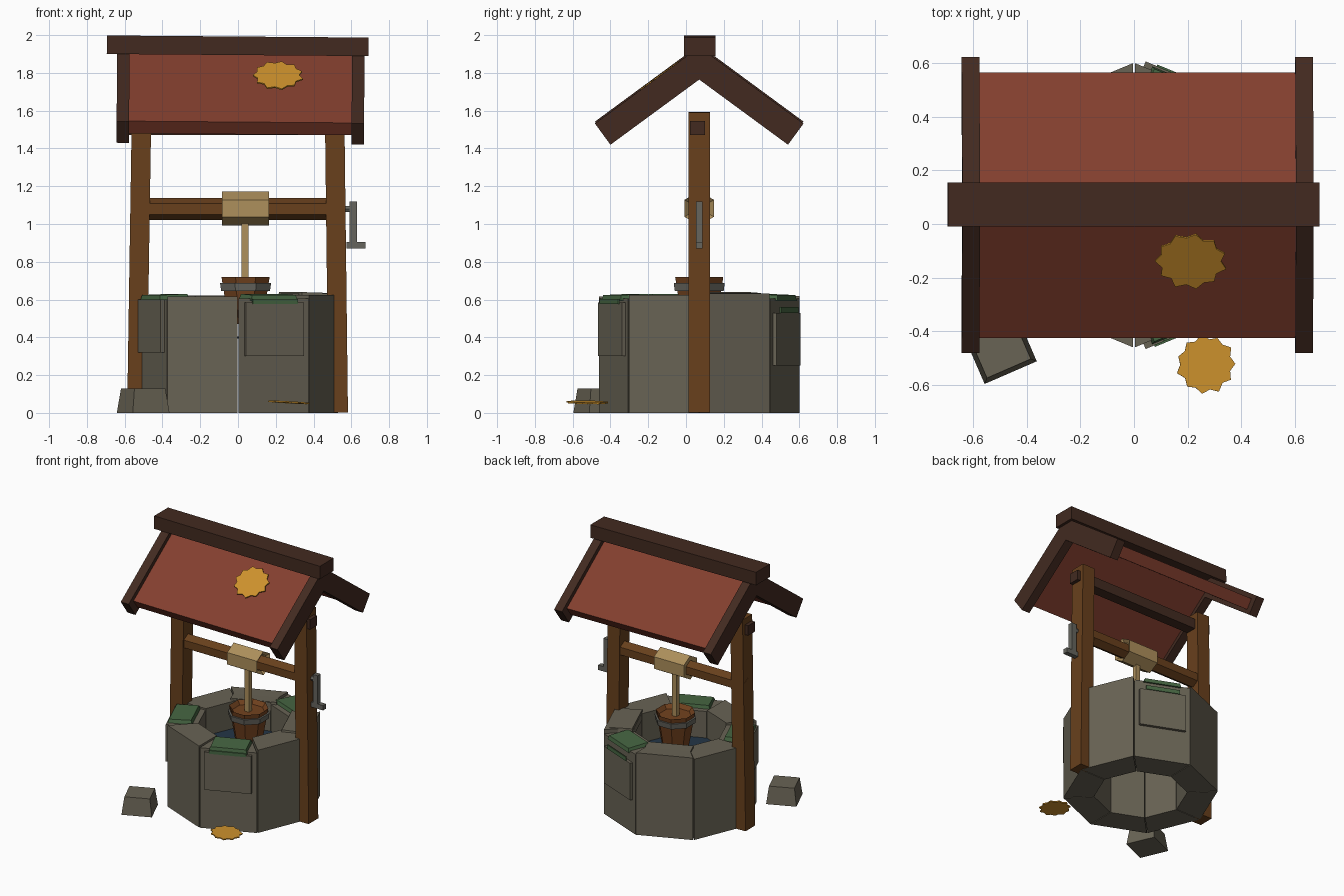
import bpy, bmesh, math, random
from mathutils import Matrix, Vector, Euler

random.seed(4)
if "Cube" in bpy.data.objects:
    bpy.data.objects.remove(bpy.data.objects["Cube"])

CY = 0.07  # y of the well axis


def material(name, r, g, b):
    m = bpy.data.materials.new(name)
    col = [(c / 255) ** 2.2 for c in (r, g, b)] + [1]
    m.use_nodes = True
    m.diffuse_color = col
    m.node_tree.nodes["Principled BSDF"].inputs["Base Color"].default_value = col
    return m


stone = material("stone grey", 104, 99, 85)
red = material("roof red", 130, 65, 50)
wood = material("post wood", 104, 66, 34)
dark = material("dark wood", 68, 46, 37)
rope = material("rope tan", 172, 142, 92)
gold = material("leaf gold", 204, 144, 48)
moss = material("moss green", 72, 102, 68)
metal = material("iron grey", 102, 101, 94)
barrel = material("bucket wood", 114, 68, 36)
blue = material("water blue", 40, 56, 72)


def finish(bm, name, mat, loc=(0, 0, 0), rot=(0, 0, 0)):
    bmesh.ops.recalc_face_normals(bm, faces=bm.faces)
    me = bpy.data.meshes.new(name)
    bm.to_mesh(me)
    bm.free()
    me.materials.append(mat)
    ob = bpy.data.objects.new(name, me)
    ob.location, ob.rotation_euler = loc, rot
    bpy.context.collection.objects.link(ob)
    return ob


def box(name, mat, size, loc, rot=(0, 0, 0), taper=1):
    bm = bmesh.new()
    bmesh.ops.create_cube(bm, size=1)
    for v in bm.verts:
        k = taper if v.co.z > 0 else 1
        v.co = Vector((v.co.x * size[0] * k, v.co.y * size[1] * k, v.co.z * size[2]))
    return finish(bm, name, mat, loc, rot)


def prism(name, mat, points, sweep, loc=(0, 0, 0), rot=(0, 0, 0)):
    """Closed outline of 3D points swept along a vector."""
    bm = bmesh.new()
    face = bm.faces.new([bm.verts.new(p) for p in points])
    new = bmesh.ops.extrude_face_region(bm, geom=[face])["geom"]
    bmesh.ops.translate(bm, vec=sweep, verts=[v for v in new if isinstance(v, bmesh.types.BMVert)])
    return finish(bm, name, mat, loc, rot)


def drum(name, mat, sides, r_low, r_high, height, loc, rot=(0, 0, 0), hollow=0, turn=0):
    bm = bmesh.new()
    bmesh.ops.create_cone(bm, cap_ends=True, segments=sides, radius1=r_low, radius2=r_high,
                          depth=height, matrix=Matrix.Rotation(turn, 4, "Z"))
    if hollow:  # sink the top inside a rim
        top = max(bm.faces, key=lambda f: f.calc_center_median().z)
        bmesh.ops.inset_region(bm, faces=[top], thickness=0.025)
        bmesh.ops.translate(bm, verts=top.verts, vec=(0, 0, -hollow))
    return finish(bm, name, mat, loc, rot)


def polar(r, a, z=0):
    return (r * math.cos(a), CY + r * math.sin(a), z)


# Well wall: eight wedge stones of uneven height
STEP = math.pi / 4
heights = [0.632, 0.605, 0.62, 0.61, 0.6, 0.615, 0.605, 0.625]
for i, h in enumerate(heights):
    a, b = i * STEP + 0.006, (i + 1) * STEP - 0.006
    wedge = [polar(0.53, a), polar(0.53, b), polar(0.32, b), polar(0.32, a)]
    prism(f"wall_stone_{i + 1}", stone, wedge, (0, 0, h))
drum("well_water", blue, 8, 0.33, 0.33, 0.01, (0, CY, 0.4))


# Facing stones with mossy caps, on three sides of the wall
def facing(side, low, high, label):
    a = (side + 0.5) * STEP
    turn = (0, 0, a + math.pi / 2)
    box(f"{label}_facing_stone", stone, (0.33, 0.06, high - low),
        polar(0.482, a, (low + high) / 2), turn)
    box(f"{label}_moss_cap", moss, (0.27, 0.17, 0.03), polar(0.42, a, 0.612),
        (0.04, 0, a + math.pi / 2), 0.92)


facing(4, 0.32, 0.6, "left")
facing(6, 0.3, 0.585, "front")
facing(1, 0.25, 0.53, "back")
box("moss_drip_long", moss, (0.04, 0.008, 0.1), polar(0.514, 6.3 * STEP, 0.535),
    (0, 0.2, 6.5 * STEP + math.pi / 2))
box("moss_edge", moss, (0.26, 0.008, 0.025), polar(0.514, 6.5 * STEP, 0.59),
    (0, 0, 6.5 * STEP + math.pi / 2))
box("moss_edge_back", moss, (0.24, 0.008, 0.03), polar(0.514, 1.5 * STEP, 0.545),
    (0, 0, 1.5 * STEP + math.pi / 2))

# Loose capstones on the rim
for name, side, z in (("right_capstone", 0.5, 0.607), ("back_capstone", 2.5, 0.59)):
    box(name, stone, (0.34, 0.18, 0.06), polar(0.385, side * STEP, z),
        (0.03, 0, side * STEP + math.pi / 2), 0.94)

# Posts leaning slightly inwards
for name, x, lean in (("left_post", -0.523, 0.0157), ("right_post", 0.521, -0.012)):
    box(name, wood, (0.103, 0.115, 1.59), (x, 0.07, 0.796), (0, lean, 0))
box("tie_beam", dark, (1.18, 0.08, 0.075), (0, 0.06, 1.508))

# Winch: axle, spool, rope, crank
SIDEWAYS = (0, math.pi / 2, 0)
HEX = math.pi / 2
drum("axle", wood, 6, 0.058, 0.058, 1.04, (-0.05, CY, 1.08), SIDEWAYS, turn=HEX)
drum("spool", rope, 6, 0.09, 0.09, 0.25, (0.04, CY, 1.083), SIDEWAYS, 0.02, HEX)
drum("crank_pin", metal, 6, 0.018, 0.018, 0.16, (0.53, CY, 1.08), SIDEWAYS)
box("crank_arm", metal, (0.04, 0.036, 0.25), (0.61, CY, 0.995))
box("crank_handle", metal, (0.1, 0.036, 0.036), (0.624, CY, 0.888))
box("rope", rope, (0.035, 0.035, 0.5), (0.037, CY, 0.78))

# Bucket
drum("bucket", barrel, 8, 0.095, 0.138, 0.25, (0.04, CY, 0.595), hollow=0.03, turn=STEP / 2)
drum("bucket_band", metal, 8, 0.14, 0.146, 0.042, (0.04, CY, 0.666), turn=STEP / 2)

# Roof: chevron panels, end rafters and ridge, all with a slight sag to one side
SAG = (0, 0.008, 0)


def chevron(name, mat, outer, inner, apex_out, apex_in, x, width):
    pts = [outer, (0, apex_out), (-outer[0], outer[1]), (-inner[0], inner[1]), (0, apex_in), inner]
    # profile is given around the ridge line, then swept along x
    return prism(name, mat, [(x - width / 2, y, z) for y, z in pts], (width, 0, 0), (0, CY, 0), SAG)


chevron("roof_panels", red, (-0.495, 1.54), (-0.447, 1.475), 1.906, 1.806, 0, 1.19)
for name, x in (("left_rafters", -0.622), ("right_rafters", 0.622)):
    chevron(name, dark, (-0.552, 1.537), (-0.47, 1.425), 1.943, 1.77, x, 0.066)
box("ridge_beam", dark, (1.385, 0.165, 0.098), (-0.002, 0.073, 1.9435), SAG)


# Fallen leaves: thin jagged plates
def leaf(name, radius, loc, rot, stretch=1):
    pts = []
    for k in range(22):
        r = radius * (random.uniform(0.95, 1.02) if k % 2 else random.uniform(0.8, 0.86))
        t = k * math.tau / 22
        pts.append((r * math.cos(t), r * stretch * math.sin(t), 0))
    prism(name, gold, pts, (0, 0, 0.008), loc, rot)


leaf("roof_leaf", 0.138, (0.212, -0.135, 1.783), (math.atan(0.72), 0, 0), 0.92)
leaf("ground_leaf", 0.112, (0.268, -0.523, 0.052), (0, 0.06, 0.3))

# Fallen stone
box("fallen_stone", stone, (0.212, 0.212, 0.13), (-0.502, -0.457, 0.065), (0, 0, 0.41), 0.84)
